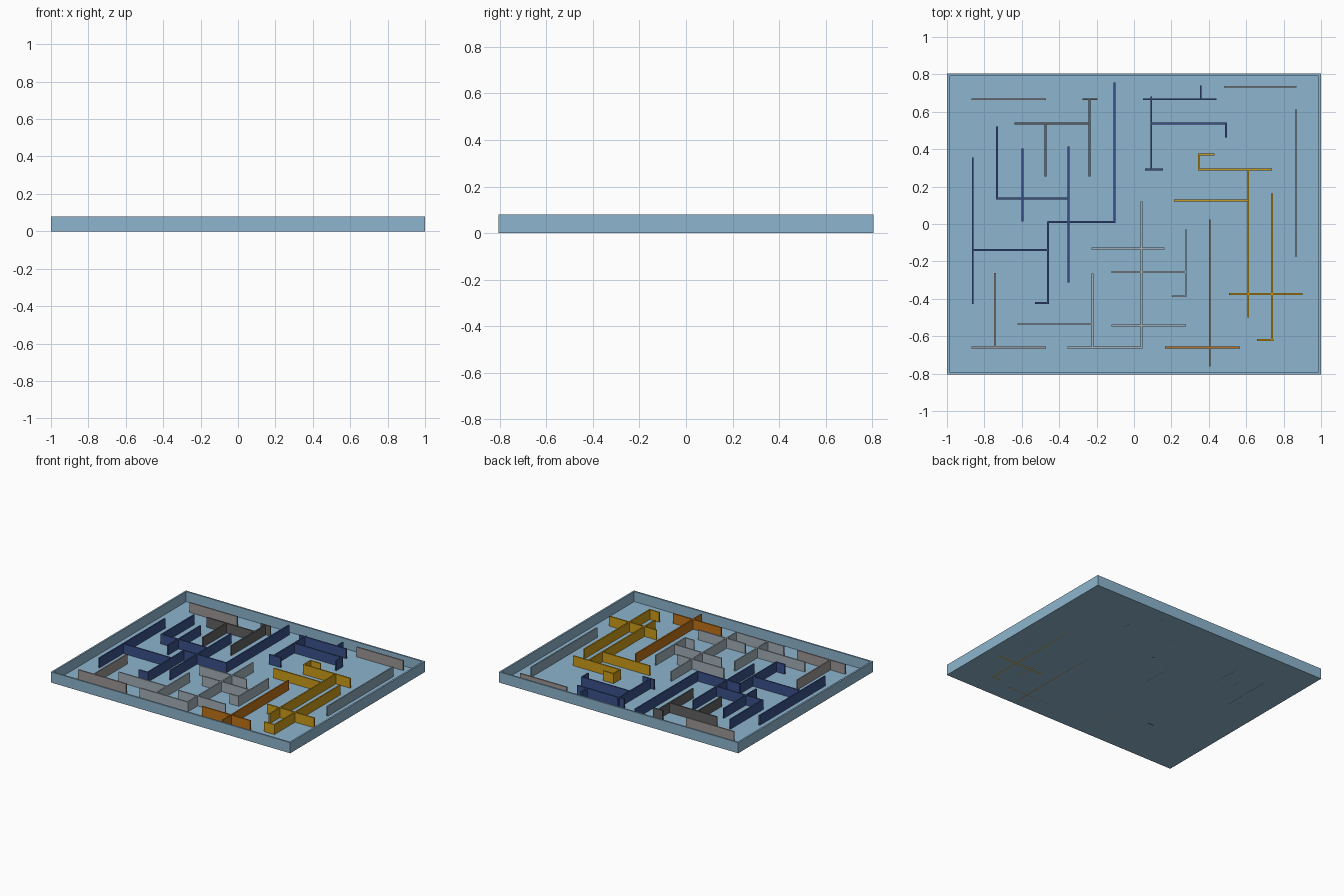
import bpy, bmesh
from mathutils import Matrix

if "Cube" in bpy.data.objects:
    bpy.data.objects.remove(bpy.data.objects["Cube"])

HX, HY, H = 1.0, 0.805, 0.08      # tray half sizes and height
RIM, FLOOR = 0.018, 0.004         # rim and floor thickness
T, TOP = 0.010, 0.078             # maze wall thickness and height


def material(name, rgb):
    m = bpy.data.materials.new(name)
    m.diffuse_color = (*rgb, 1)
    m.use_nodes = True
    m.node_tree.nodes["Principled BSDF"].inputs["Base Color"].default_value = m.diffuse_color
    return m


def add_box(bm, x0, x1, y0, y1, z0, z1):
    m = Matrix.Translation(((x0 + x1) / 2, (y0 + y1) / 2, (z0 + z1) / 2))
    bmesh.ops.create_cube(bm, size=1, matrix=m @ Matrix.Diagonal((x1 - x0, y1 - y0, z1 - z0, 1)))


def finish(bm, name, mat):
    me = bpy.data.meshes.new(name)
    bm.to_mesh(me)
    bm.free()
    ob = bpy.data.objects.new(name, me)
    bpy.context.collection.objects.link(ob)
    me.materials.append(mat)
    return ob


def walls(name, rgb, across, along):
    """across: (y, x0, x1) walls; along: (x, y0, y1) walls."""
    bm = bmesh.new()
    h = T / 2
    for y, a, b in across:
        add_box(bm, a, b, y - h, y + h, 0, TOP)
    for x, a, b in along:
        add_box(bm, x - h, x + h, a, b, 0, TOP)
    return finish(bm, name, material(name + "_paint", rgb))


# Open tray: inset the top face and push it down to the floor
bm = bmesh.new()
add_box(bm, -HX, HX, -HY, HY, 0, H)
bm.normal_update()
top = max(bm.faces, key=lambda f: f.calc_center_median().z)
bmesh.ops.inset_individual(bm, faces=[top], thickness=RIM)
down = bmesh.ops.extrude_discrete_faces(bm, faces=[top])["faces"][0]
bmesh.ops.translate(bm, verts=down.verts, vec=(0, 0, FLOOR - H))
bmesh.ops.recalc_face_normals(bm, faces=bm.faces)
finish(bm, "tray", material("tray_blue", (0.27, 0.46, 0.62)))

# Navy maze section, left and top
walls("navy_walls", (0.04, 0.08, 0.25),
      [(.137, -.735, -.35), (.01, -.459, -.104), (-.423, -.53, -.454), (-.139, -.862, -.459),
       (.667, .047, .44), (.538, .092, .496), (.292, .058, .156)],
      [(-.862, -.427, .356), (-.733, .132, .522), (-.596, .013, .404), (-.35, -.313, .415),
       (-.105, .005, .757), (-.459, -.427, .014), (.357, .667, .741), (.092, .288, .682),
       (.492, .463, .54)])

# Gold maze section, right
walls("gold_walls", (0.60, 0.33, 0.01),
      [(.372, .342, .431), (.292, .342, .737), (.126, .213, .611), (-.375, .507, .902),
       (-.621, .657, .745)],
      [(.346, .289, .376), (.611, -.50, .292), (.738, -.625, .163)])

# Orange cross
walls("orange_walls", (0.52, 0.17, 0.01),
      [(-.661, .165, .567)], [(.405, -.763, .024)])

# Silver maze section, lower middle
walls("silver_walls", (0.36, 0.43, 0.48),
      [(-.13, -.226, .164), (-.256, -.119, .277), (-.386, .202, .28), (-.542, -.119, .277),
       (-.661, -.355, .044), (-.533, -.622, -.221)],
      [(.041, -.665, .12), (.277, -.388, -.03), (-.221, -.66, -.265)])

# Charcoal maze section, upper left
walls("charcoal_walls", (0.12, 0.12, 0.12),
      [(.538, -.638, -.237), (.667, -.275, -.194)],
      [(-.473, .254, .538), (-.237, .254, .668)])

# Loose warm grey walls
walls("grey_walls", (0.33, 0.31, 0.30),
      [(.667, -.87, -.47), (.734, .48, .87), (-.661, -.87, -.47)],
      [(-.743, -.66, -.262)])

# Slate wall along the right edge
walls("slate_wall", (0.26, 0.38, 0.46), [], [(.866, -.174, .613)])
